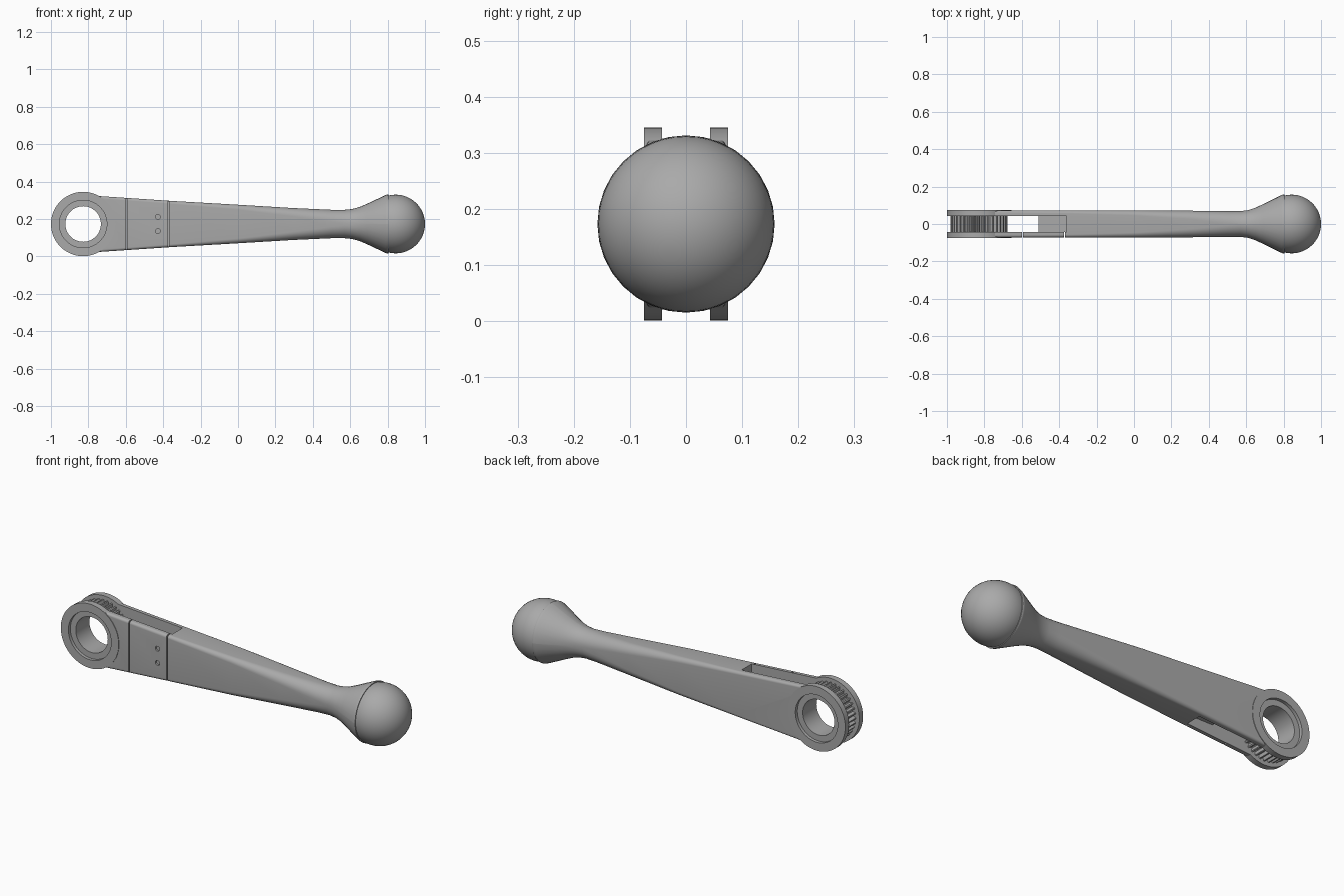
import bpy, bmesh, math
from mathutils import Matrix, Vector

cube = bpy.data.objects.get("Cube")
if cube:
    bpy.data.objects.remove(cube, do_unlink=True)

MID = 0.173            # height of the handle's axis
EYE = Vector((-0.828, 0, MID))

metal = bpy.data.materials.new("grey_metal")
GREY = (0.4, 0.4, 0.4, 1)
metal.diffuse_color = GREY
metal.use_nodes = True
metal.node_tree.nodes["Principled BSDF"].inputs["Base Color"].default_value = GREY


def finish(name, bm):
    bmesh.ops.recalc_face_normals(bm, faces=bm.faces)
    mesh = bpy.data.meshes.new(name)
    bm.to_mesh(mesh)
    bm.free()
    mesh.materials.append(metal)
    obj = bpy.data.objects.new(name, mesh)
    bpy.context.collection.objects.link(obj)
    return obj


def activate(obj):
    bpy.ops.object.select_all(action='DESELECT')
    obj.select_set(True)
    bpy.context.view_layer.objects.active = obj


def smooth(obj, angle=32):
    activate(obj)
    bpy.ops.object.shade_smooth_by_angle(angle=math.radians(angle))


def box(name, x0, x1, y0, y1, z0, z1):
    bm = bmesh.new()
    size = Matrix.Diagonal((x1 - x0, y1 - y0, z1 - z0, 1))
    place = Matrix.Translation(((x0 + x1) / 2, (y0 + y1) / 2, (z0 + z1) / 2))
    bmesh.ops.create_cube(bm, size=1, matrix=place @ size)
    return finish(name, bm)


def rod(name, x, z, radius, y0, y1, sides=24):
    bm = bmesh.new()
    turn = Matrix.Rotation(math.pi / 2, 4, 'X')
    bmesh.ops.create_cone(bm, cap_ends=True, segments=sides, radius1=radius, radius2=radius,
                          depth=y1 - y0, matrix=Matrix.Translation((x, (y0 + y1) / 2, z)) @ turn)
    return finish(name, bm)


def cut(obj, cutter):
    activate(obj)
    mod = obj.modifiers.new("cut", 'BOOLEAN')
    mod.operation = 'DIFFERENCE'
    mod.solver = 'EXACT'
    mod.object = cutter
    bpy.ops.object.modifier_apply(modifier=mod.name)
    bpy.data.objects.remove(cutter, do_unlink=True)


def collar(name, outer, inner, y0, y1, steps):
    """Closed ring around the eye; outer is a function of the step number."""
    bm = bmesh.new()
    loops = []
    for i in range(steps):
        a = math.tau * i / steps
        ray = Vector((math.cos(a), 0, math.sin(a)))
        loops.append([bm.verts.new(EYE + ray * r + Vector((0, y, 0)))
                      for r, y in ((outer(i), y0), (outer(i), y1), (inner, y1), (inner, y0))])
    for i, a in enumerate(loops):
        b = loops[(i + 1) % steps]
        for k in range(4):
            n = (k + 1) % 4
            bm.faces.new((a[k], a[n], b[n], b[k]))
    return finish(name, bm)


# Handle: rounded-rectangle sections that become round at the flared cup
sections = [  # x, half height, half width, corner radius
    (-0.77, .151, .072, .012), (-0.35, .123, .072, .016), (0, .103, .072, .026),
    (0.3, .085, .071, .045), (0.5, .076, .069, .062), (0.57, .076, .069, .069),
    (0.61, .080, .074, .074), (0.65, .091, .087, .087), (0.69, .108, .106, .106),
    (0.79, .155, .155, .155), (0.80, .158, .158, .158), (0.805, .157, .157, .157)]
bm = bmesh.new()
rings = []
for x, h, w, r in sections:
    ring = []
    for q, (sy, sz) in enumerate(((1, 1), (-1, 1), (-1, -1), (1, -1))):
        for i in range(9):
            a = math.pi / 2 * (q + (i + 0.01) / 8.02)
            ring.append(bm.verts.new((x, sy * (w - r) + r * math.cos(a),
                                      MID + sz * (h - r) + r * math.sin(a))))
    rings.append(ring)
for a, b in zip(rings, rings[1:]):
    for i in range(len(a)):
        j = (i + 1) % len(a)
        bm.faces.new((a[i], a[j], b[j], b[i]))
bm.faces.new(rings[0])
bm.faces.new(rings[-1])
handle = finish("handle", bm)

# Fork slot, stepped pockets above and below, bore for the eye
GAP = 0.043
cut(handle, box("slot_cutter", -1.1, -0.51, -GAP, GAP, -0.1, 0.5))
for side in (-1, 1):
    z0, z1 = sorted((MID + side * 0.075, MID + side * 0.3))
    cut(handle, box("pocket_cutter", -0.6, -0.36, -GAP, GAP, z0, z1))
cut(handle, rod("bore_cutter", EYE.x, MID, 0.14, -0.2, 0.2, 48))

# Cover plate seams and screw holes on the front
for x in (-0.597, -0.372):
    cut(handle, box("seam_cutter", x - 0.003, x + 0.003, -0.1, -GAP - 0.001, -0.1, 0.5))
for z in (MID - 0.038, MID + 0.038):
    cut(handle, rod("screw_cutter", -0.428, z, 0.013, -0.1, -0.062))
    smooth(rod("cover_screw", -0.428, z, 0.010, -0.066, -0.055))
smooth(handle)

# Eye rings on both fork arms
for name, y0, y1 in (("front_eye_ring", -0.075, -GAP), ("back_eye_ring", GAP, 0.075)):
    smooth(collar(name, lambda i: 0.172, 0.127, y0, y1, 64))

# Toothed wheel held between the rings, with its hub
TEETH = 36
collar("toothed_wheel", lambda i: 0.152 if i % 4 < 2 else 0.136, 0.11, -GAP, GAP, TEETH * 4)
smooth(collar("wheel_hub", lambda i: 0.1275, 0.095, -0.058, 0.058, 64))

# Ball knob seated in the cup
bm = bmesh.new()
bmesh.ops.create_uvsphere(bm, u_segments=48, v_segments=24, radius=0.157,
                          matrix=Matrix.Translation((0.843, 0, MID)) @ Matrix.Rotation(math.pi / 2, 4, 'Y'))
smooth(finish("ball_knob", bm))
